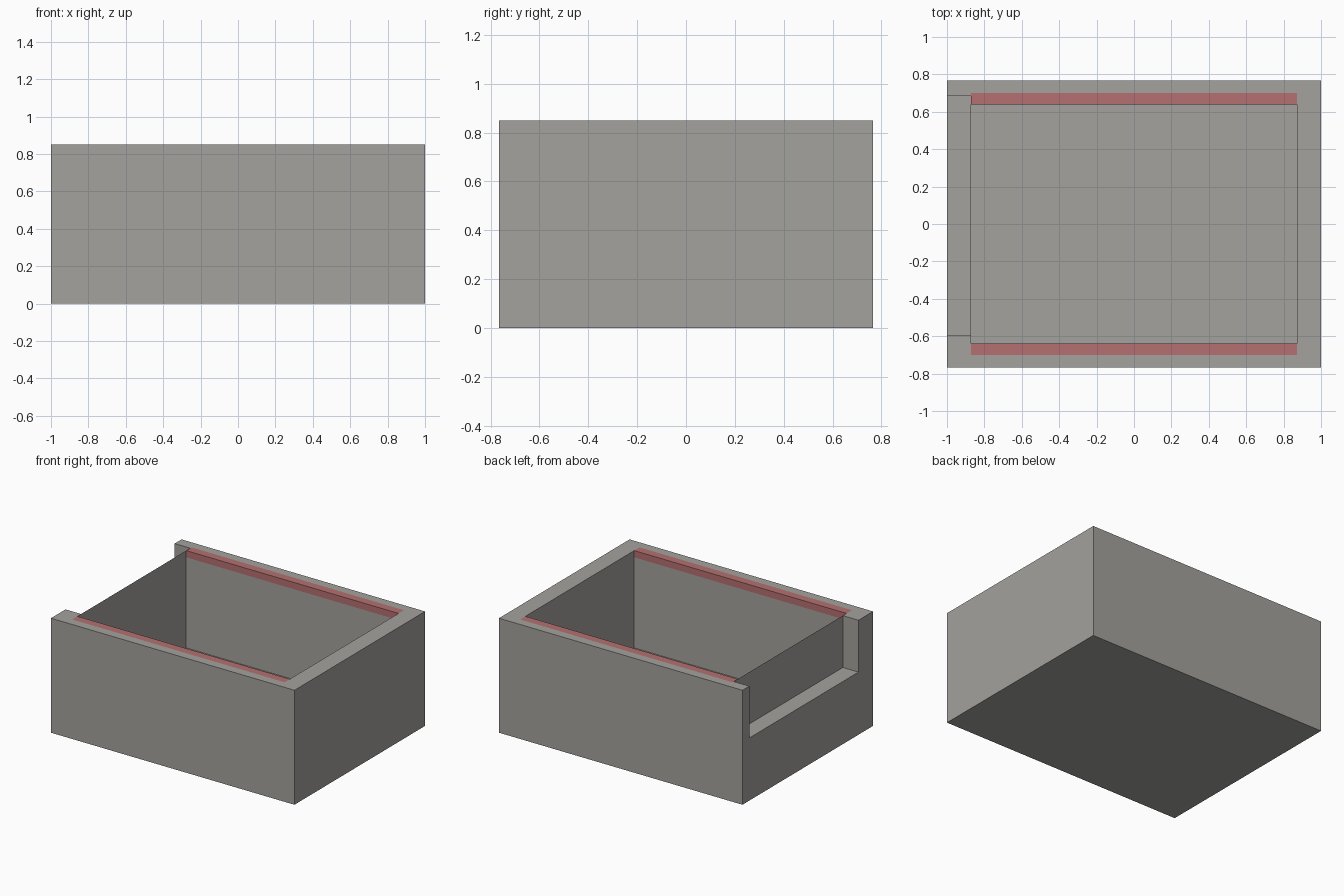
import bpy, bmesh

if "Cube" in bpy.data.objects:
    bpy.data.objects.remove(bpy.data.objects["Cube"])

X, Y, H = 1.0, 0.766, 0.85        # outer half sizes and height
IX, IY, FLOOR = 0.872, 0.638, 0.128  # cavity
RY, RZ = 0.70, 0.80               # rail outer edge and underside


def material(name, rgb):
    m = bpy.data.materials.new(name)
    m.diffuse_color = (*rgb, 1)
    m.use_nodes = True
    m.node_tree.nodes["Principled BSDF"].inputs["Base Color"].default_value = m.diffuse_color
    return m


def prism(name, profile, x0, x1, mat=None):
    """Extrude a (y, z) profile along x."""
    bm = bmesh.new()
    face = bm.faces.new([bm.verts.new((x0, y, z)) for y, z in profile])
    ext = bmesh.ops.extrude_face_region(bm, geom=[face])
    verts = [g for g in ext["geom"] if isinstance(g, bmesh.types.BMVert)]
    bmesh.ops.translate(bm, verts=verts, vec=(x1 - x0, 0, 0))
    bmesh.ops.recalc_face_normals(bm, faces=bm.faces)
    me = bpy.data.meshes.new(name)
    bm.to_mesh(me)
    bm.free()
    ob = bpy.data.objects.new(name, me)
    bpy.context.collection.objects.link(ob)
    if mat:
        me.materials.append(mat)
    return ob


def rect(y0, y1, z0, z1):
    return [(y0, z0), (y1, z0), (y1, z1), (y0, z1)]


def cut(ob, cutter):
    mod = ob.modifiers.new(cutter.name, 'BOOLEAN')
    mod.operation, mod.solver, mod.object = 'DIFFERENCE', 'EXACT', cutter
    cutter.hide_render = True
    cutter.hide_set(True)


grey = material("warm_grey", (0.37, 0.36, 0.34))
red = material("muted_red", (0.46, 0.16, 0.16))

# open box
box = prism("open_box", rect(-Y, Y, 0, H), -X, X, grey)

# cavity with a ledge on each long wall for the rails
cavity = prism("cavity_cutter", [
    (-IY, FLOOR), (IY, FLOOR), (IY, RZ), (RY, RZ), (RY, 1.0),
    (-RY, 1.0), (-RY, RZ), (-IY, RZ)], -IX, IX)
cut(box, cavity)

# notch in the left wall, slightly off centre
notch = prism("notch_cutter", rect(-0.595, 0.685, 0.465, 1.1), -1.2, -IX)
cut(box, notch)

# red rails, flush with the walls
for side, name in ((1, "back_rail"), (-1, "front_rail")):
    prism(name, rect(side * IY, side * RY, RZ, H), -IX, IX, red)
